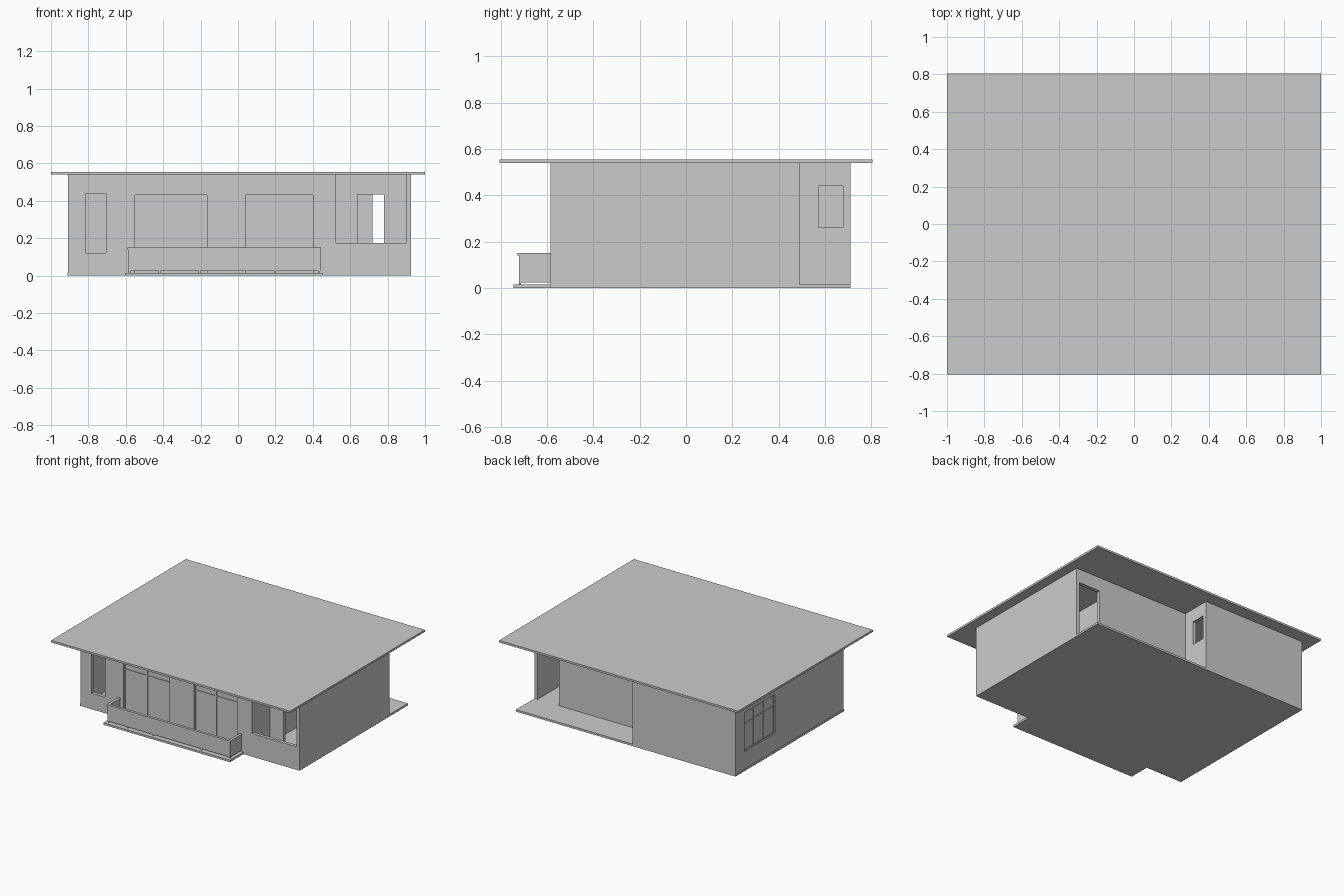
import bpy, bmesh
from mathutils import Vector

if "Cube" in bpy.data.objects:
    bpy.data.objects.remove(bpy.data.objects["Cube"])

Z0, Z1, T = 0.015, 0.54, 0.025   # floor top, wall top, wall thickness


def boxes(name, spans):
    """One object from boxes given as (x0, x1, y0, y1, z0, z1)."""
    bm = bmesh.new()
    for x0, x1, y0, y1, z0, z1 in spans:
        verts = bmesh.ops.create_cube(bm, size=1)["verts"]
        for v in verts:
            v.co = Vector(((x0 + x1) / 2 + v.co.x * (x1 - x0),
                           (y0 + y1) / 2 + v.co.y * (y1 - y0),
                           (z0 + z1) / 2 + v.co.z * (z1 - z0)))
    me = bpy.data.meshes.new(name)
    bm.to_mesh(me)
    bm.free()
    ob = bpy.data.objects.new(name, me)
    bpy.context.collection.objects.link(ob)
    return ob


def span(axis, a0, a1, p0, p1, z0, z1):
    """Box running along x or y, with depth p0..p1 on the other axis."""
    return (a0, a1, p0, p1, z0, z1) if axis == "x" else (p0, p1, a0, a1, z0, z1)


def wall(name, axis, a0, a1, p, holes=()):
    """Wall of thickness T from p, with rectangular openings cut through."""
    ob = boxes(name, [span(axis, a0, a1, p, p + T, Z0, Z1)])
    if holes:
        cut = boxes("cutter", [span(axis, h[0], h[1], p - 0.1, p + T + 0.1, h[2], h[3])
                               for h in holes])
        cut.hide_render = True
        mod = ob.modifiers.new("openings", "BOOLEAN")
        mod.operation, mod.solver, mod.object = "DIFFERENCE", "EXACT", cut
        bpy.context.view_layer.objects.active = ob
        bpy.ops.object.modifier_apply(modifier=mod.name)
        bpy.data.objects.remove(cut)
    return ob


def glazing(name, axis, a0, a1, z0, z1, p, columns, transom):
    """Frame bars with a thin pane, centred on depth p."""
    w, d = 0.008, 0.006
    parts = []
    for i in range(columns + 1):
        a = a0 + w / 2 + (a1 - a0 - w) * i / columns
        parts.append(span(axis, a - w / 2, a + w / 2, p - d, p + d, z0, z1))
    for z in (z0 + w / 2, transom, z1 - w / 2):
        parts.append(span(axis, a0, a1, p - d, p + d, z - w / 2, z + w / 2))
    boxes(name + "_frame", parts)
    boxes(name + "_pane", [span(axis, a0, a1, p - 0.001, p + 0.001, z0, z1)])


# roof and floor slabs
boxes("roof", [(-1, 1, -0.805, 0.805, Z1, 0.555)])
boxes("floor_slab", [(-0.912, 0.925, -0.585, 0.71, 0, Z0)])
boxes("balcony_slab", [(-0.605, 0.455, -0.745, -0.585, 0, Z0)])

# outer walls
doors = [(-0.55, -0.165), (0.04, 0.402)]
wall("front_wall", "x", -0.91, 0.925, -0.585,
     [(-0.815, -0.705, 0.12, 0.44), (0.525, 0.90, 0.175, 0.6)]
     + [(a, b, -0.05, 0.43) for a, b in doors])
wall("left_wall", "y", -0.56, 0.71, -0.91, [(0.235, 0.60, 0.145, 0.44)])
wall("back_wall", "x", -0.885, -0.05, 0.71 - T)
wall("right_wall", "y", -0.56, 0.49, 0.90)

# walls around the rear corner terrace
wall("terrace_side_wall", "y", 0.49, 0.685, -0.05 - T, [(0.573, 0.677, 0.26, 0.44)])
wall("terrace_back_wall", "x", -0.05 - T, 0.90, 0.49 - T, [(0.72, 0.899, -0.05, 0.435)])

# recessed front porch and passage
wall("passage_wall", "y", -0.56, 0.465, 0.525 - T)
wall("porch_back_wall", "x", 0.525, 0.90, -0.37, [(0.64, 0.78, -0.05, 0.435)])

# glazed doors and side window
for i, (a, b) in enumerate(doors):
    glazing(f"balcony_door_{i + 1}", "x", a, b, Z0, 0.43, -0.57, 2, 0.37)
glazing("side_window", "y", 0.235, 0.60, 0.145, 0.44, -0.897, 3, 0.35)

# balcony parapet: front and two returns, top rail and feet
def u_shape(x0, x1, y0, w, z0, z1):
    return [(x0, x1, y0, y0 + w, z0, z1),
            (x0, x0 + w, y0 + w, -0.585, z0, z1),
            (x1 - w, x1, y0 + w, -0.585, z0, z1)]

boxes("balcony_panels", u_shape(-0.587, 0.44, -0.722, 0.01, 0.024, 0.14))
boxes("balcony_top_rail", u_shape(-0.592, 0.445, -0.728, 0.02, 0.14, 0.15))
boxes("balcony_feet", [(x - 0.005, x + 0.005, -0.72, -0.712, Z0, 0.024)
                       for x in (-0.58, -0.42, -0.205, 0.197, 0.433)])
